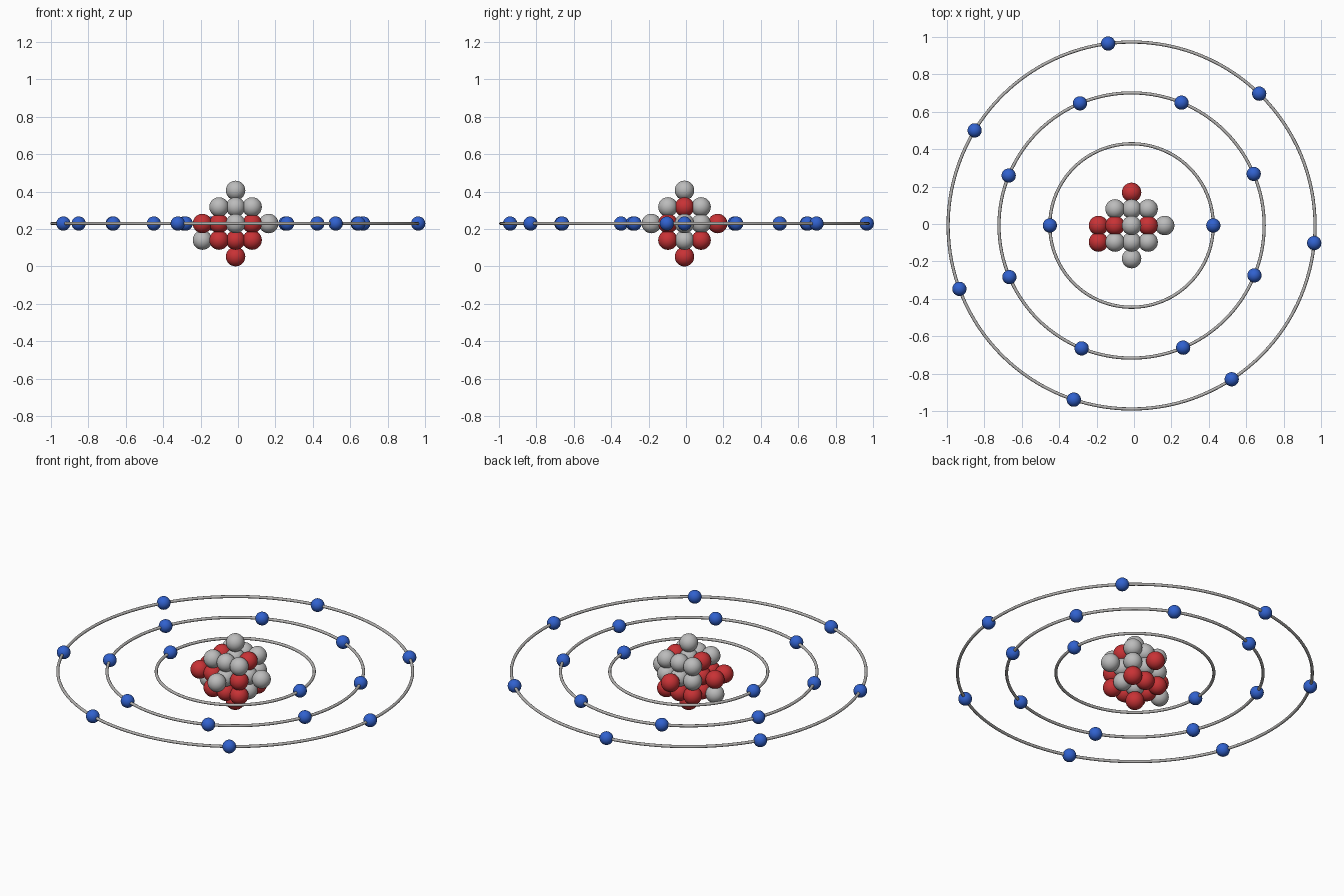
import bpy, math

if "Cube" in bpy.data.objects:
    bpy.data.objects.remove(bpy.data.objects["Cube"])

CX, CY, CZ = -0.013, -0.008, 0.229   # shared centre of nucleus and rings
STEP = 0.0885                        # spacing of the nucleus lattice


def material(name, rgb):
    m = bpy.data.materials.new(name)
    m.diffuse_color = (*rgb, 1.0)
    m.use_nodes = True
    m.node_tree.nodes["Principled BSDF"].inputs["Base Color"].default_value = m.diffuse_color
    return m


RED = material("red", (0.58, 0.032, 0.036))
GREY = material("light grey", (0.50, 0.50, 0.50))
BLUE = material("blue", (0.03, 0.12, 0.62))
RING = material("ring grey", (0.46, 0.45, 0.44))


def finish(name, mat):
    ob = bpy.context.object
    ob.name = name
    ob.data.materials.append(mat)
    bpy.ops.object.shade_smooth()
    return ob


def ball(name, r, loc, mat):
    bpy.ops.mesh.primitive_uv_sphere_add(segments=32, ring_count=16, radius=r, location=loc)
    return finish(name, mat)


# Nucleus: cubic lattice points within two steps, plus two extra balls
red_cells = {
    (1, 0, 1), (-1, 0, 1),
    (0, 2, 0), (-2, 0, 0), (-2, -1, 0), (-1, -1, 0), (1, -1, 0), (0, 0, 0), (-1, 0, 0),
    (-1, -1, -1), (0, -1, -1), (1, -1, -1), (1, 1, -1),
    (0, 1, -1), (-1, 1, -1), (-1, 0, -1), (0, 0, -2),
}
span = range(-2, 3)
cells = [(x, y, z) for x in span for y in span for z in span
         if x * x + y * y + z * z <= 4]
cells += [(-2, -1, 0), (-2, 0, -1)]
for c in cells:
    red = c in red_cells
    loc = (CX + c[0] * STEP, CY + c[1] * STEP, CZ + c[2] * STEP)
    ball("proton" if red else "neutron", 0.052, loc, RED if red else GREY)

# Orbit rings with evenly spaced electrons: radius, count, first angle
for radius, count, start in ((0.437, 2, 0.0), (0.709, 8, 22.9), (0.981, 7, -5.5)):
    bpy.ops.mesh.primitive_torus_add(major_radius=radius, minor_radius=0.0085,
                                     major_segments=128, minor_segments=12,
                                     location=(CX, CY, CZ))
    finish("orbit_ring", RING)
    for i in range(count):
        a = math.radians(start) + math.tau * i / count
        ball("electron", 0.038,
             (CX + radius * math.cos(a), CY + radius * math.sin(a), CZ), BLUE)
